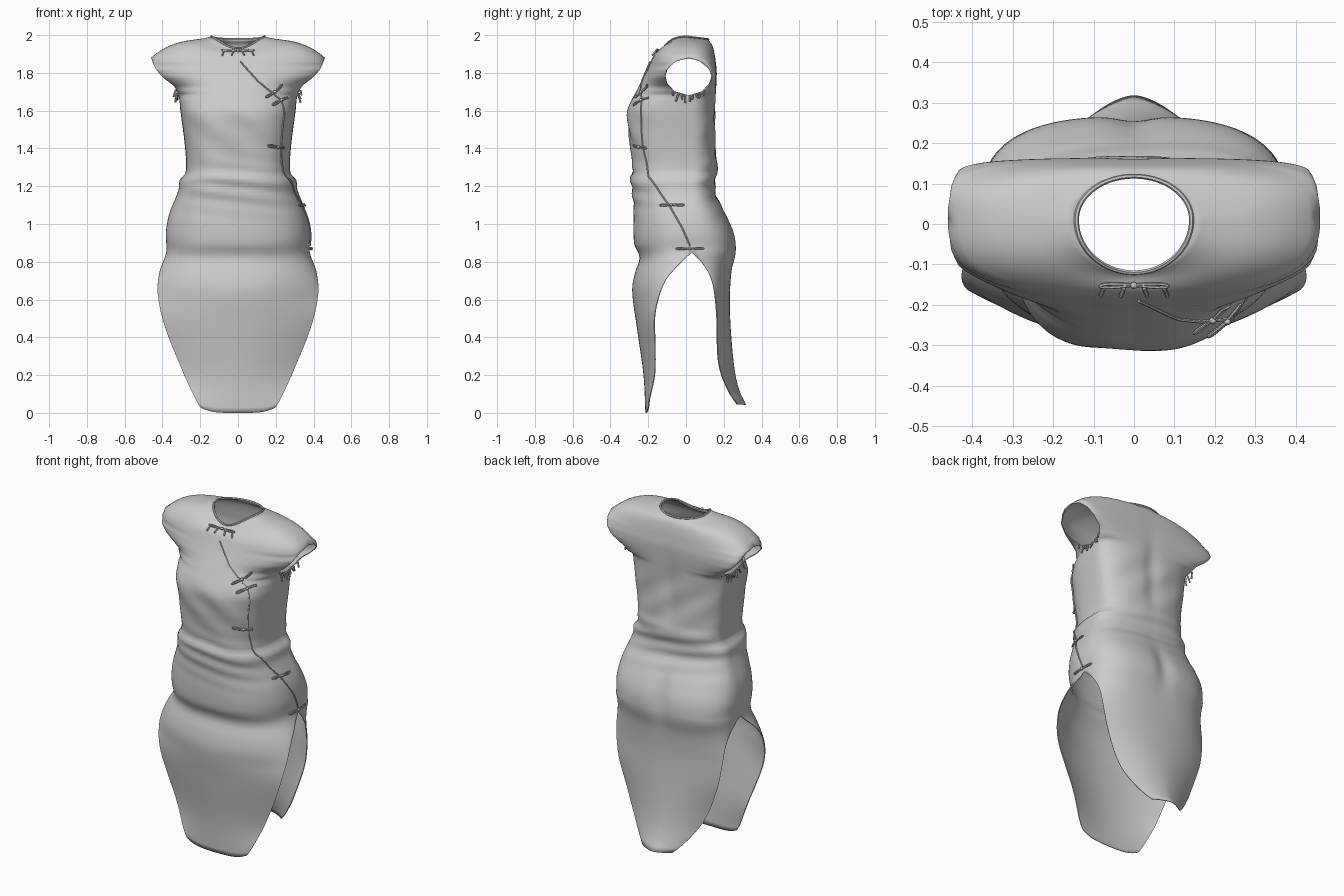
import bpy, bmesh, math, random
from mathutils import Vector
from mathutils.bvhtree import BVHTree

if "Cube" in bpy.data.objects:
    bpy.data.objects.remove(bpy.data.objects["Cube"])

random.seed(4)

# Profiles along the height: (z, value)
HALF_WIDTH = [(0, .2), (.05, .225), (.2, .285), (.45, .385), (.63, .425), (.75, .415), (.85, .38), (.95, .382),
              (1.05, .365), (1.18, .315), (1.235, .308), (1.27, .278), (1.4, .28), (1.6, .305), (1.68, .315),
              (1.73, .34), (1.77, .39), (1.82, .435), (1.88, .46)]
BACK_SKIRT = [(.045, .1), (.08, .135), (.15, .19), (.25, .25), (.45, .325), (.6, .352), (.72, .362), (.85, .38)]
FRONT = [(0, -.215), (.2, -.225), (.45, -.26), (.65, -.285), (.75, -.268), (.82, -.245), (.9, -.275), (1.1, -.278),
         (1.21, -.29), (1.245, -.294), (1.28, -.284), (1.4, -.293), (1.5, -.305), (1.6, -.309), (1.7, -.265),
         (1.8, -.213), (1.88, -.178)]
BACK = [(.045, .318), (.1, .29), (.2, .262), (.4, .24), (.6, .232), (.75, .242), (.85, .265), (.95, .256), (1.05, .212),
        (1.16, .158), (1.22, .155), (1.31, .17), (1.36, .16), (1.6, .155), (1.8, .163), (1.88, .155)]
# Free edges: slit below z .85, seam between, armhole above z 1.68
FRONT_EDGE = [(0, -.2), (.05, -.195), (.2, -.168), (.35, -.165), (.5, -.168), (.6, -.15), (.7, -.11), (.78, -.045),
              (.85, .03), (1.68, .015), (1.7, -.06), (1.74, -.1), (1.78, -.11), (1.82, -.1), (1.86, -.055), (1.88, .015)]
BACK_EDGE = [(.045, .272), (.1, .235), (.2, .19), (.3, .17), (.5, .165), (.65, .15), (.73, .125), (.8, .08), (.85, .03),
             (1.68, .015), (1.7, .085), (1.74, .122), (1.78, .136), (1.82, .122), (1.86, .075), (1.88, .015)]
FRONT_POW = [(0, 2), (.6, 2.1), (.85, 2.4), (1.1, 2.5), (1.3, 3), (1.6, 2.9), (1.75, 2.3), (1.88, 2.7)]
BACK_POW = [(0, 1.6), (.6, 2.4), (.85, 2.8), (1.2, 2.4), (1.6, 2.6), (1.88, 3.1)]
# 0 = open flat sheet edge, 1 = edge rounded into the other half
FRONT_ROUND = [(0, 0), (.6, 0), (.85, 1), (1.67, 1), (1.73, .3), (1.83, .3), (1.88, 1)]
BACK_ROUND = [(0, 0), (.6, 0), (.85, 1), (1.88, 1)]


def lerp(tab, z, smooth=False):
    z = min(max(z, tab[0][0]), tab[-1][0])
    i = next(k for k in range(len(tab) - 1) if z <= tab[k + 1][0])
    (z0, a), (z1, b) = tab[i], tab[i + 1]
    h, s = z1 - z0, (z - z0) / (z1 - z0)
    if not smooth:
        return a + (b - a) * s
    p, n = tab[max(i - 1, 0)], tab[min(i + 2, len(tab) - 1)]
    m0, m1 = (b - p[1]) / (z1 - p[0]) * h, (n[1] - a) / (n[0] - z0) * h
    return ((2*s**3 - 3*s*s + 1) * a + (s**3 - 2*s*s + s) * m0 + (3*s*s - 2*s**3) * b + (s**3 - s*s) * m1)


def bump(v, centre, width):
    return math.exp(-((v - centre) / width) ** 2)


def sheet_point(u, z, front):
    """Point on the front or back half; u runs -1..1 across."""
    w = lerp(HALF_WIDTH if front or z >= .85 else BACK_SKIRT, z, True)
    edge = lerp(FRONT_EDGE if front else BACK_EDGE, z, z < .78)
    mid = lerp(FRONT if front else BACK, z, True)
    p = lerp(FRONT_POW if front else BACK_POW, z)
    k = lerp(FRONT_ROUND if front else BACK_ROUND, z)
    c = max(0, 1 - abs(u) ** p) ** (1 + (1 / p - 1) * k)
    x, y = w * u, edge + (mid - edge) * c
    # cloth folds around the waist, seat cleft and hem curve
    y += c * .005 * math.sin(z * 75 + 3 * u) * bump(z, 1.2, .12)
    y += c * .004 * math.sin(z * 30 + 7 * u) * bump(z, 1.5, .15)
    if not front:
        y -= .018 * bump(x, 0, .05) * bump(z, .93, .12)
        y -= .012 * bump(x, 0, .05) * bump(z, 1.55, .2)
    if z < .2 and front:
        z += .03 * abs(u) ** 4 * (1 - z / .2)
    return Vector((x, y, z))


# Dress shell: two halves sharing the side seams, plus the shoulder yoke
COLS = 56
US = [math.sin(math.pi * (j / COLS - .5)) for j in range(COLS + 1)]
bm = bmesh.new()
neck_loop = []
for front in (True, False):
    hem = 0 if front else .045
    zs = [hem + (.85 - hem) * i / 30 for i in range(30)]
    zs += [.85 + .83 * i / 48 for i in range(48)] + [1.68 + .2 * i / 20 for i in range(21)]
    rows = [[sheet_point(u, z, front) for u in US] for z in zs]
    neck = []
    for u in US:
        c = math.sqrt(max(0, 1 - u * u))
        neck.append(Vector((.142 * u, .01 - .13 * c if front else .01 + .108 * c,
                            1.992 - (.062 * c ** 3 if front else .014 * c))))
    for i in range(1, 13):
        s = i / 12
        row = []
        for a, b in zip(rows[98], neck):
            q = a.lerp(b, s)
            q.z = a.z + (b.z - .016 - a.z) * (1 - (1 - s) ** 3) + .016 * s ** 6
            row.append(q)
        rows.append(row)
    neck_loop += neck if front else neck[::-1][1:-1]
    grid = [[bm.verts.new(p) for p in r] for r in rows]
    for a, b in zip(grid, grid[1:]):
        for j in range(COLS):
            f = (a[j], a[j + 1], b[j + 1], b[j])
            bm.faces.new(f if front else f[::-1])
bmesh.ops.remove_doubles(bm, verts=bm.verts, dist=.0004)
tree = BVHTree.FromBMesh(bm)
mesh = bpy.data.meshes.new("dress")
bm.to_mesh(mesh)
bm.free()
dress = bpy.data.objects.new("dress", mesh)
bpy.context.collection.objects.link(dress)
for poly in mesh.polygons:
    poly.use_smooth = True
solid = dress.modifiers.new("cloth", "SOLIDIFY")
solid.thickness, solid.offset = .005, -1


def on_cloth(p, lift=.004):
    hit, n, _, _ = tree.find_nearest(Vector(p))
    return hit + n * lift


def tubes(name, paths, radius, closed=False):
    """Thin cords following the given paths, turned into a mesh."""
    cu = bpy.data.curves.new(name, "CURVE")
    cu.dimensions, cu.bevel_depth, cu.bevel_resolution = "3D", radius, 1
    cu.use_fill_caps = True
    for path in paths:
        sp = cu.splines.new("POLY")
        sp.points.add(len(path) - 1)
        sp.use_cyclic_u = closed
        for pt, p in zip(sp.points, path):
            pt.co = (*p, 1)
    ob = bpy.data.objects.new(name, cu)
    bpy.context.collection.objects.link(ob)
    bpy.ops.object.select_all(action="DESELECT")
    ob.select_set(True)
    bpy.context.view_layer.objects.active = ob
    bpy.ops.object.convert(target="MESH")
    bpy.ops.object.shade_smooth_by_angle()
    return ob


# Neck binding and diagonal opening piping
tubes("neck_binding", [neck_loop], .006, True)
seam = [(.012, -.19, 1.86), (.06, -.22, 1.81), (.11, -.25, 1.76), (.17, -.25, 1.71), (.235, -.24, 1.66), (.258, -.25, 1.58),
        (.258, -.255, 1.5), (.245, -.245, 1.4), (.268, -.22, 1.28), (.31, -.16, 1.19), (.355, -.09, 1.1),
        (.38, -.02, .98), (.38, .03, .865)]
piping = []
for a, b in zip(seam, seam[1:]):
    piping += [on_cloth(Vector(a).lerp(Vector(b), i / 6)) for i in range(6)]
tubes("opening_piping", [piping], .004)


def frog(name, centre, direction, half):
    """Knotted fastening: a narrow cord loop and a knot in the middle."""
    c, d = Vector(centre), Vector(direction).normalized()
    n = tree.find_nearest(c)[1]
    side = n.cross(d).normalized()
    loop = []
    for i in range(24):
        t = 2 * math.pi * i / 24
        loop.append(on_cloth(c + d * half * math.cos(t) + side * .005 * math.sin(2 * t), .008))
    tubes(name + "_cord", [loop], .004, True)
    bpy.ops.mesh.primitive_uv_sphere_add(segments=10, ring_count=6, radius=.009, location=on_cloth(c, .01))
    bpy.context.object.name = name + "_knot"
    bpy.ops.object.shade_smooth_by_angle()


frog("collar_frog", (0, -.15, 1.915), (1, 0, 0), .085)
frog("chest_frog_upper", (.195, -.24, 1.7), (.8, .3, .6), .065)
frog("chest_frog_lower", (.23, -.24, 1.655), (.8, .4, .45), .065)
frog("rib_frog", (.22, -.26, 1.405), (1, .5, -.15), .065)
frog("hip_frog", (.355, -.08, 1.105), (.15, 1, 0), .07)
frog("slit_frog", (.38, .02, .87), (0, 1, 0), .075)
# Hanging ends of the collar fastening
tubes("collar_frog_ends", [[on_cloth((s * x, -.16, 1.915), .008), on_cloth((s * (x + .008), -.18, 1.895), .008)]
                           for s in (-1, 1) for x in (.025, .075)], .005)

# Frayed trim under both armholes
fray = []
for s in (-1, 1):
    for i in range(9):
        y = -.045 + .015 * i
        top = on_cloth((s * .33, y, 1.7 + 2 * abs(y - .015) ** 1.5), .004)
        fray.append([top, top + Vector((s * random.uniform(0, .012), random.uniform(-.02, .02), -random.uniform(.02, .045)))])
tubes("armhole_fray", fray, .005)
